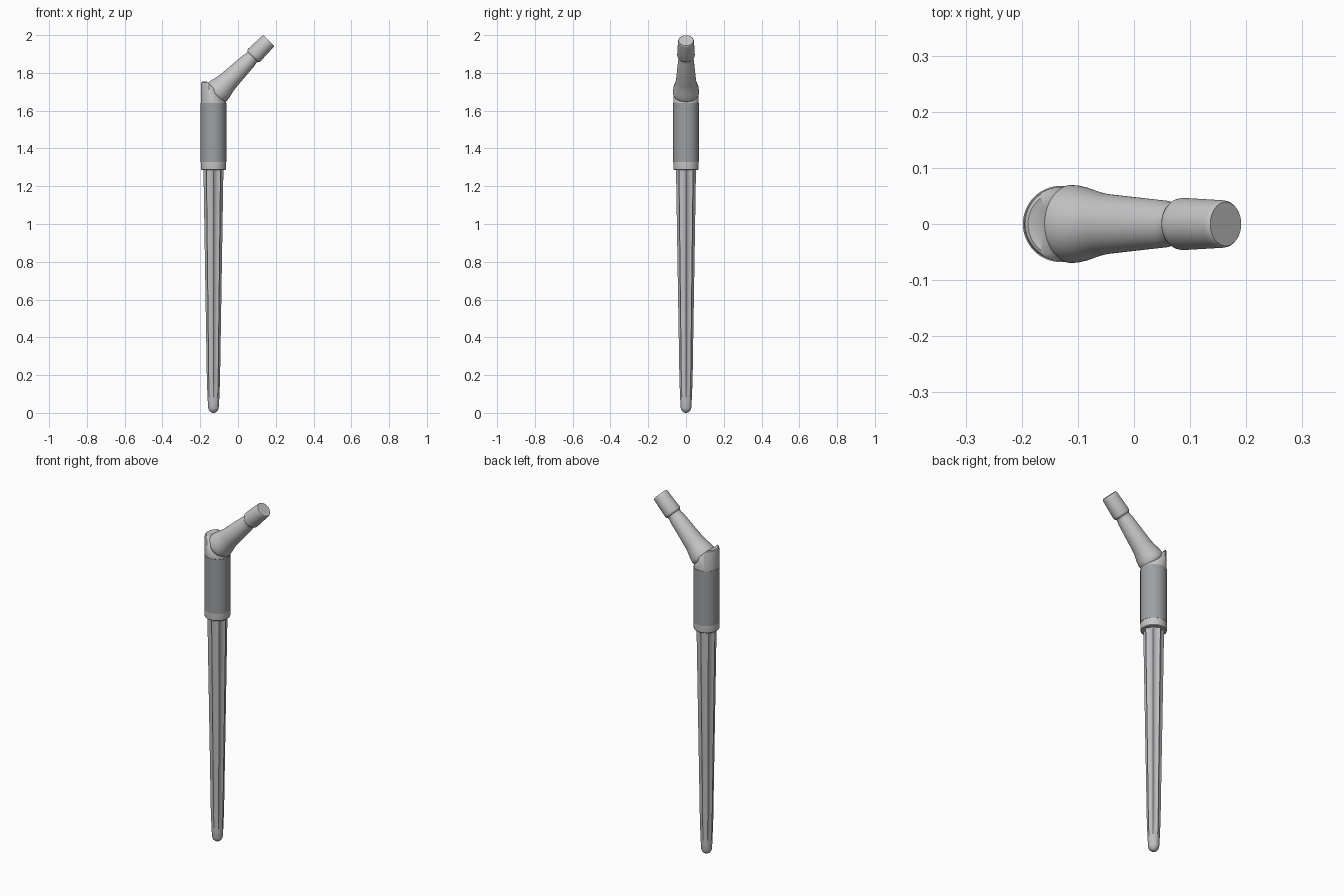
import bpy, bmesh, math
from mathutils import Vector, Matrix

if "Cube" in bpy.data.objects:
    bpy.data.objects.remove(bpy.data.objects["Cube"])

AX = -0.13  # stem axis x


def mat(name, v):
    m = bpy.data.materials.new(name)
    m.diffuse_color = (*v, 1)
    m.use_nodes = True
    m.node_tree.nodes["Principled BSDF"].inputs["Base Color"].default_value = m.diffuse_color
    return m


LIGHT = mat("polished_metal", (0.56, 0.56, 0.57))
DARK = mat("porous_coating", (0.34, 0.35, 0.36))
STEM = mat("satin_metal", (0.52, 0.52, 0.54))


def loft(name, rings, material, M, seg=64, shape=None):
    """Rings of (radius, height, flute depth) about local z, capped at both ends."""
    bm = bmesh.new()
    loops = []
    for r, z, d in rings:
        loop = []
        for i in range(seg):
            a = 2 * math.pi * i / seg
            q = r - (d * shape(a) if shape else 0)
            loop.append(bm.verts.new((q * math.cos(a), q * math.sin(a), z)))
        loops.append(loop)
    for a, b in zip(loops, loops[1:]):
        for i in range(seg):
            j = (i + 1) % seg
            bm.faces.new((a[i], a[j], b[j], b[i]))
    bm.faces.new(loops[0][::-1])
    bm.faces.new(loops[-1])
    bm.transform(M)
    return finish(name, bm, material)


def finish(name, bm, material):
    me = bpy.data.meshes.new(name)
    bm.to_mesh(me)
    bm.free()
    me.materials.append(material)
    ob = bpy.data.objects.new(name, me)
    bpy.context.collection.objects.link(ob)
    bpy.ops.object.select_all(action='DESELECT')
    ob.select_set(True)
    bpy.context.view_layer.objects.active = ob
    bpy.ops.object.shade_smooth_by_angle(angle=math.radians(32))
    return ob


def lathe(name, profile, material, M):
    return loft(name, [(r, z, 0) for r, z in profile], material, M)


V = Matrix.Translation((AX, 0, 0))

# Fluted, tapering stem with a rounded tip; eight shallow flutes fade out near the tip
tip = [(0.028 * math.sin(t), 0.03 - 0.03 * math.cos(t), 0)
       for t in [math.radians(k) for k in (4, 20, 36, 52, 68, 82)]]
shaft = [(0.030, 0.06, 0), (0.032, 0.10, 0.003), (0.035, 0.18, 0.0055), (0.0385, 0.40, 0.007),
         (0.045, 0.80, 0.008), (0.053, 1.30, 0.009)]
loft("stem", tip + shaft, STEM, V, 96, lambda a: abs(math.sin(4 * a)) ** 0.8)

# Sleeve: plain collar below, coated cylinder above
lathe("sleeve_collar", [(0.062, 1.285), (0.066, 1.289), (0.067, 1.295), (0.067, 1.328)], LIGHT, V)
lathe("coated_sleeve", [(0.068, 1.328), (0.068, 1.64)], DARK, V)

# Shoulder body, trimmed by the slanted neck plane
s = math.sqrt(0.5)
base = Vector((-0.113, 0, 1.695))
axis = Vector((s, 0, s))
ob = lathe("shoulder", [(0.066, 1.64), (0.066, 1.742), (0.064, 1.75), (0.059, 1.754), (0.052, 1.752),
                        (0.03, 1.748)], LIGHT, V)
bm = bmesh.new()
bm.from_mesh(ob.data)
cut = bmesh.ops.bisect_plane(bm, geom=bm.verts[:] + bm.edges[:] + bm.faces[:], plane_co=base + axis * 0.004,
                             plane_no=axis, clear_outer=True)
edges = [e for e in cut["geom_cut"] if isinstance(e, bmesh.types.BMEdge)]
bmesh.ops.holes_fill(bm, edges=edges)
bm.to_mesh(ob.data)
bm.free()

# Flared neck, groove and taper along the slanted axis
N = Matrix.Translation(base) @ Matrix.Rotation(math.radians(45), 4, 'Y')
lathe("neck", [(0.058, -0.018), (0.066, -0.008), (0.0695, 0.002), (0.069, 0.012), (0.066, 0.03), (0.061, 0.05),
               (0.0565, 0.07), (0.0535, 0.09), (0.0415, 0.24), (0.0385, 0.25), (0.0375, 0.262),
               (0.0385, 0.272)], LIGHT, N)
lathe("taper", [(0.038, 0.268), (0.042, 0.271), (0.0455, 0.277), (0.0465, 0.284), (0.0425, 0.380),
                (0.0415, 0.387), (0.039, 0.391)], LIGHT, N)
